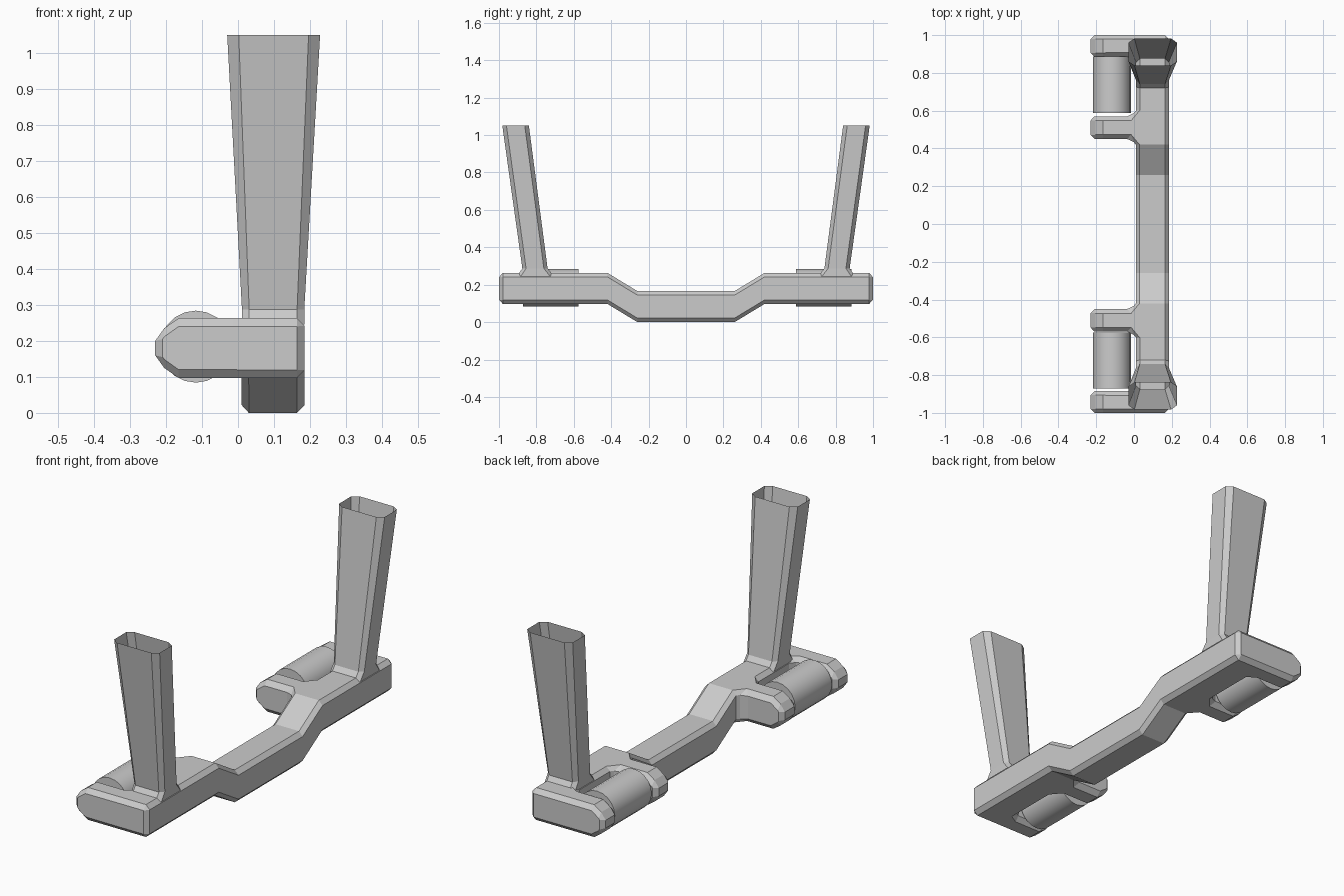
import bpy, bmesh, math

if "Cube" in bpy.data.objects:
    bpy.data.objects.remove(bpy.data.objects["Cube"])

def make_object(name, bm):
    bmesh.ops.recalc_face_normals(bm, faces=bm.faces[:])
    me = bpy.data.meshes.new(name)
    bm.to_mesh(me)
    bm.free()
    ob = bpy.data.objects.new(name, me)
    bpy.context.collection.objects.link(ob)
    return ob

def mirror_y(ob):
    m = ob.modifiers.new("mirror", 'MIRROR')
    m.use_axis = (False, True, False)

# Frame: half of a dipped beam with two side arms, built from grid cells
MID = 0.18
columns = [(-0.23, 0.02), (-0.205, 0.055), (-0.165, 0.083),
           (-0.015, 0.083), (0.01, 0.083), (0.185, 0.083)]   # x, half height
beam_y = [-1, -0.87, -0.6, -0.42, -0.26, 0]
arm_y = [-1, -0.885, -0.57, -0.45, -0.26, 0]
dip = [0, 0, 0, 0, 0.097, 0.097]
cells = {(4, j) for j in range(5)} | {(i, j) for i in range(4) for j in (0, 2)}

bm = bmesh.new()
cache = {}
def vert(i, j, side):
    if (i, j, side) not in cache:
        x, h = columns[i]
        y = (beam_y if i >= 4 else arm_y)[j]
        cache[i, j, side] = bm.verts.new((x, y, MID - dip[j] + side * h))
    return cache[i, j, side]

for i, j in sorted(cells):
    corners = [(i, j), (i + 1, j), (i + 1, j + 1), (i, j + 1)]
    neighbours = [(i, j - 1), (i + 1, j), (i, j + 1), (i - 1, j)]
    for s in (1, -1):
        bm.faces.new([vert(a, b, s) for a, b in corners])
    for k, n in enumerate(neighbours):
        if n in cells or n[1] == 5:      # leave the mirror plane open
            continue
        a, b = corners[k], corners[(k + 1) % 4]
        bm.faces.new([vert(*a, -1), vert(*b, -1), vert(*b, 1), vert(*a, 1)])
frame = make_object("frame", bm)
mirror_y(frame)
bev = frame.modifiers.new("chamfer", 'BEVEL')
bev.width = 0.021
bev.segments = 1
bev.limit_method = 'ANGLE'
bev.angle_limit = math.radians(50)

# Posts: open-topped chamfered tubes leaning outward, with a flared foot
def ring(bm, x0, x1, y0, y1, z, cx, cy):
    pts = [(x0 + cx, y0), (x1 - cx, y0), (x1, y0 + cy), (x1, y1 - cy),
           (x1 - cx, y1), (x0 + cx, y1), (x0, y1 - cy), (x0, y0 + cy)]
    return [bm.verts.new((x, y, z)) for x, y in pts]

bm = bmesh.new()
rings = [ring(bm, 0.011, 0.184, -0.905, -0.705, 0.245, 0.02, 0.022),
         ring(bm, 0.011, 0.184, -0.875, -0.74, 0.287, 0.02, 0.02),
         ring(bm, -0.03, 0.228, -0.982, -0.84, 1.05, 0.032, 0.022)]
for lo, hi in zip(rings, rings[1:]):
    for k in range(8):
        n = (k + 1) % 8
        bm.faces.new([lo[k], lo[n], hi[n], hi[k]])
mirror_y(make_object("post", bm))

# Rollers between each pair of arms
for name, y in (("front_roller", -0.723), ("back_roller", 0.737)):
    bpy.ops.mesh.primitive_cylinder_add(vertices=20, radius=0.1, depth=0.298,
                                        location=(-0.117, y, 0.184),
                                        rotation=(math.pi / 2, 0, 0))
    bpy.context.object.name = name
    bpy.ops.object.shade_smooth_by_angle(angle=math.radians(30))
